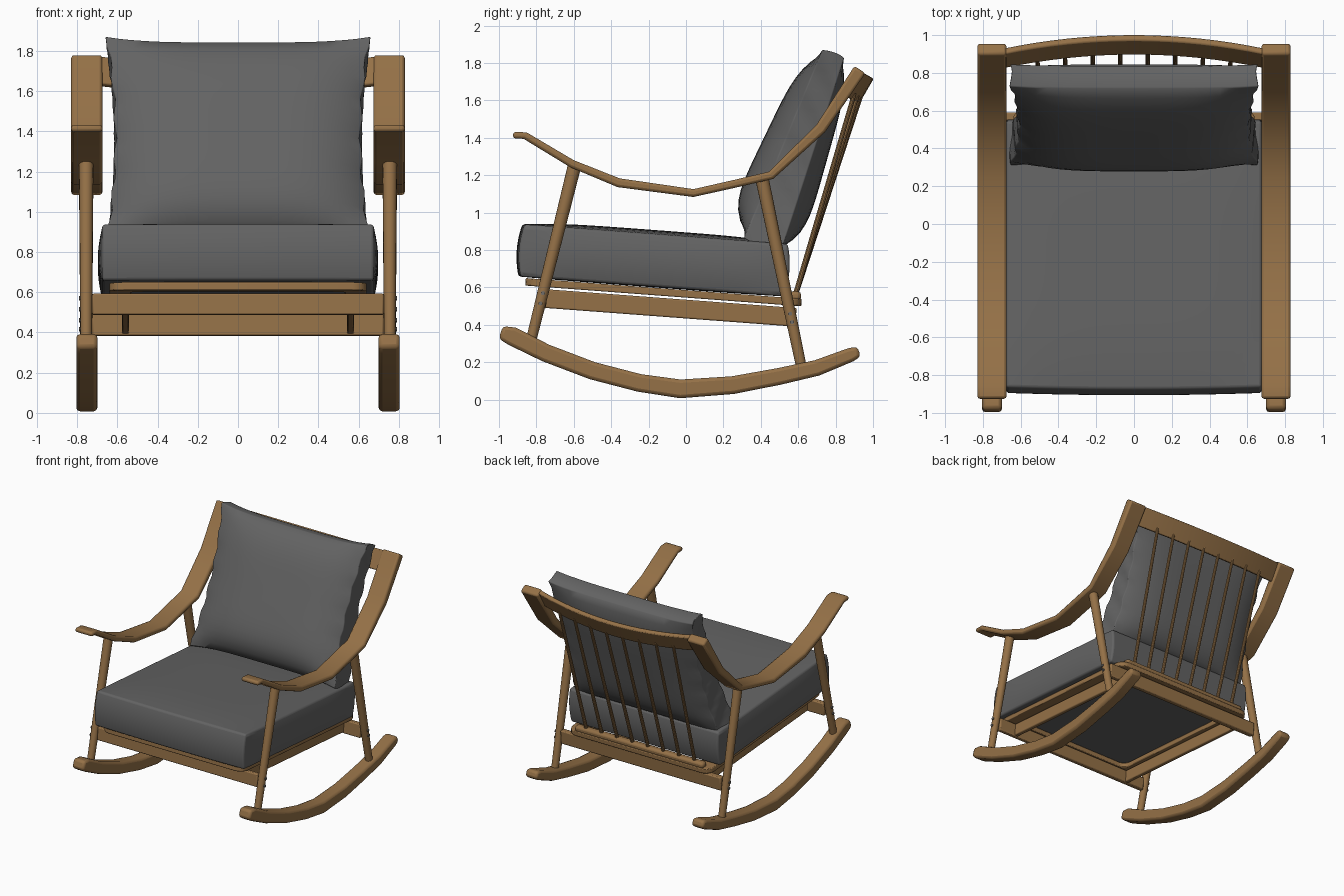
import bpy, bmesh, math
from mathutils import Vector, Matrix

cube = bpy.data.objects.get("Cube")
if cube:
    bpy.data.objects.remove(cube, do_unlink=True)


def material(name, rgb, rough):
    m = bpy.data.materials.new(name)
    m.use_nodes = True
    m.diffuse_color = (*rgb, 1)
    node = next(n for n in m.node_tree.nodes if n.type == 'BSDF_PRINCIPLED')
    node.inputs["Base Color"].default_value = (*rgb, 1)
    node.inputs["Roughness"].default_value = rough
    return m


WOOD = material("warm wood", (0.30, 0.165, 0.063), 0.5)
CLOTH = material("charcoal fabric", (0.125, 0.125, 0.125), 0.9)
METAL = material("grey bolt", (0.16, 0.15, 0.14), 0.4)


def finish(name, bm, mat, bevel=0.0, segments=2, angle=35):
    bmesh.ops.recalc_face_normals(bm, faces=bm.faces)
    me = bpy.data.meshes.new(name)
    bm.to_mesh(me)
    bm.free()
    me.materials.append(mat)
    ob = bpy.data.objects.new(name, me)
    bpy.context.collection.objects.link(ob)
    if bevel:
        mod = ob.modifiers.new("soft edges", 'BEVEL')
        mod.width, mod.segments = bevel, segments
        mod.limit_method, mod.angle_limit = 'ANGLE', math.radians(50)
    bpy.ops.object.select_all(action='DESELECT')
    ob.select_set(True)
    bpy.context.view_layer.objects.active = ob
    bpy.ops.object.shade_smooth_by_angle(angle=math.radians(angle))
    return ob


def loft(name, rings, mat, bevel=0.0, closed=False):
    """Skin a row of equal-length point rings, capped unless closed."""
    bm = bmesh.new()
    rows = [[bm.verts.new(p) for p in r] for r in rings]
    n = len(rows[0])
    pairs = list(zip(rows, rows[1:])) + ([(rows[-1], rows[0])] if closed else [])
    for a, b in pairs:
        for i in range(n):
            bm.faces.new((a[i], a[(i + 1) % n], b[(i + 1) % n], b[i]))
    if not closed:
        bm.faces.new(rows[0])
        bm.faces.new(rows[-1])
    return finish(name, bm, mat, bevel)


def side_strip(name, path, x, width, bevel):
    """Bent board following (y, z, thickness) stations in the side plane."""
    pts = [Vector((0, y, z)) for y, z, t in path]
    rings = []
    for i, (y, z, t) in enumerate(path):
        d = (pts[min(i + 1, len(pts) - 1)] - pts[max(i - 1, 0)]).normalized()
        nrm = Vector((0, -d.z, d.y)) * t / 2
        rings.append([pts[i] + nrm * k + Vector((x + w * width / 2, 0, 0))
                      for w, k in ((-1, -1), (1, -1), (1, 1), (-1, 1))])
    return loft(name, rings, WOOD, bevel)


def rod(name, a, b, r1, r2, mat=WOOD, sides=16):
    a, b = Vector(a), Vector(b)
    bm = bmesh.new()
    turn = (b - a).to_track_quat('Z', 'Y').to_matrix().to_4x4()
    bmesh.ops.create_cone(bm, cap_ends=True, segments=sides, radius1=r1, radius2=r2,
                          depth=(b - a).length,
                          matrix=Matrix.Translation((a + b) / 2) @ turn)
    return finish(name, bm, mat)


def board(name, size, loc, tilt=0.0, bevel=0.008):
    bm = bmesh.new()
    bmesh.ops.create_cube(bm, size=1, matrix=Matrix.Translation(loc)
                          @ Matrix.Rotation(tilt, 4, 'X') @ Matrix.Diagonal((*size, 1)))
    return finish(name, bm, WOOD, bevel)


def cushion(name, shape, place, bevel, cuts=19):
    """Finely divided block whose points (-1..1) are moved by a shape rule."""
    bm = bmesh.new()
    bmesh.ops.create_cube(bm, size=2)
    bmesh.ops.subdivide_edges(bm, edges=bm.edges[:], cuts=cuts, use_grid_fill=True)
    for v in bm.verts:
        v.co = place @ Vector(shape(*v.co))
    return finish(name, bm, CLOTH, bevel, 4, 60)


SLOPE = -math.atan(0.075)

# Arms, rockers and legs, mirrored on both sides
ARM = [(-0.925, 1.415, .035), (-0.86, 1.412, .038), (-0.61, 1.262, .042),
       (-0.36, 1.16, .048), (0.04, 1.105, .042), (0.25, 1.152, .042), (0.455, 1.2, .045),
       (0.72, 1.45, .06), (0.93, 1.765, .07)]
ROCKER = [(-0.99, 0.36, .07), (-0.93, 0.34, .10), (-0.75, 0.25, .095), (-0.5, 0.155, .095),
          (-0.25, 0.09, .095), (-0.03, 0.058, .10), (0.25, 0.078, .095), (0.5, 0.125, .09),
          (0.7, 0.17, .085), (0.88, 0.24, .075), (0.925, 0.258, .055)]
for side, s in (("left", 1), ("right", -1)):
    side_strip(side + "_arm", ARM, 0.752 * s, 0.155, 0.014)
    side_strip(side + "_rocker", ROCKER, 0.752 * s, 0.105, 0.018)
    rod(side + "_front_leg", (0.755 * s, -0.83, 0.31), (0.755 * s, -0.595, 1.255), .028, .036)
    rod(side + "_back_leg", (0.755 * s, 0.62, 0.16), (0.755 * s, 0.405, 1.19), .028, .036)
    board(side + "_seat_rail", (0.035, 1.33, 0.10), (0.56 * s, -0.1, 0.492), SLOPE)
    for y, z in ((-0.778, 0.515), (-0.765, 0.57), (0.567, 0.415), (0.557, 0.46)):
        rod(side + "_bolt", (0.77 * s, y, z), (0.791 * s, y, z), .011, .011, METAL, 10)

# Cross rails between the legs
board("front_rail", (1.45, 0.04, 0.105), (0, -0.765, 0.54), SLOPE)
board("back_rail", (1.45, 0.045, 0.11), (0, 0.565, 0.438), SLOPE)


# Open seat frame with rounded corners
def rounded_rect(hx, hy, r, z, steps=5):
    pts = []
    for q, (sx, sy) in enumerate(((1, 1), (-1, 1), (-1, -1), (1, -1))):
        for k in range(steps + 1):
            a = math.pi / 2 * (q + k / steps)
            pts.append(Vector((sx * (hx - r) + r * math.cos(a),
                               sy * (hy - r) + r * math.sin(a), z)))
    return pts


tilt = Matrix.Translation((0, -0.12, 0.575)) @ Matrix.Rotation(SLOPE, 4, 'X')
frame = [(0.64, 0.74, 0.07, -.02), (0.64, 0.74, 0.07, .02),
         (0.53, 0.63, 0.06, .02), (0.53, 0.63, 0.06, -.02)]
loft("seat_frame", [[tilt @ p for p in rounded_rect(*f)] for f in frame], WOOD, 0.006, True)


# Bowed crest rail
def bow(x):
    return 1 - (x / 0.7) ** 2


up, out = Vector((0, .5, .866)), Vector((0, .866, -.5))
rings = []
for i in range(17):
    x = -0.7 + 1.4 * i / 16
    c = Vector((x, 0.875, 1.70)) + out * 0.085 * bow(x)
    rings.append([c + up * u * 0.078 + out * o * 0.018
                  for u, o in ((-1, -1), (1, -1), (1, 1), (-1, 1))])
loft("crest_rail", rings, WOOD, 0.008)

# Lower back bar and spindles
board("lower_back_bar", (1.16, 0.06, 0.05), (0, 0.585, 0.555), SLOPE, 0.018)
for i in range(8):
    x = -0.49 + 0.14 * i
    top = Vector((x * 1.05, 0.865, 1.66)) + out * 0.08 * bow(x)
    rod("back_spindle", (x, 0.585, 0.56), top, .014, .012, WOOD, 10)


# Seat cushion: boxy with a gentle crown
def seat_shape(u, v, w):
    crown = (1 - u ** 4) * (1 - v ** 4)
    swell = 1 - w * w
    return ((0.675 + 0.022 * swell * (1 - v ** 6)) * u,
            (0.705 + 0.02 * swell) * v - 0.012 * (1 - u * u) * (v < 0),
            w * 0.14 + (0.022 * crown if w > 0 else -0.004 * crown) * abs(w))


cushion("seat_cushion", seat_shape,
        Matrix.Translation((0, -0.17, 0.745)) @ Matrix.Rotation(SLOPE, 4, 'X'), 0.035)


# Back cushion: plump pillow with pulled corners and creased sides
def back_shape(u, v, w):
    crown = (1 - u ** 4) * (1 - abs(v) ** 5)
    crease = 0.008 * math.sin(17 * v + 2 * w) * abs(u) ** 8
    x = u * (0.655 - 0.045 * (1 - v * v)) + crease * u
    half = 0.088 - 0.022 * v + (0.10 - 0.025 * v) * crown
    y = w * half * (1.08 if w < 0 else 0.82) - 0.012
    z = v * (0.515 + 0.03 * u ** 4) + 0.01 * (1 - w * w) * v
    return x, y, z


cushion("back_cushion", back_shape_flipped := (lambda a, b, c: back_shape(a, c, b)),
        Matrix.Translation((0, 0.62, 1.33)) @ Matrix.Rotation(math.radians(-20), 4, 'X'), 0.03)
